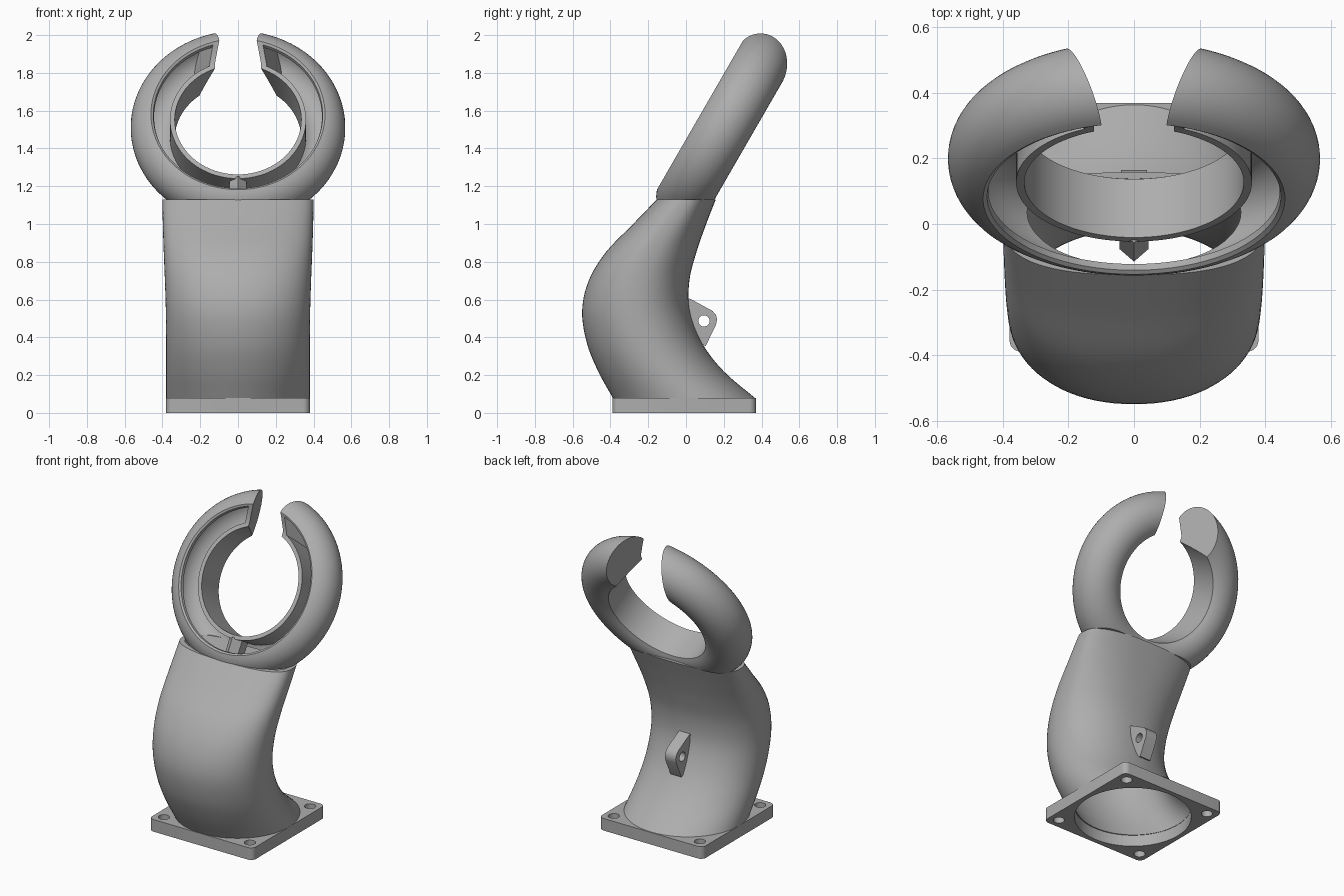
import bpy, bmesh, math
from mathutils import Matrix

old = bpy.data.objects.get("Cube")
if old:
    bpy.data.objects.remove(old, do_unlink=True)

grey = bpy.data.materials.new("plain grey")
grey.use_nodes = True
grey.diffuse_color = (0.42, 0.42, 0.42, 1)
grey.node_tree.nodes["Principled BSDF"].inputs["Base Color"].default_value = grey.diffuse_color


def add_object(name, bm, matrix=Matrix()):
    bmesh.ops.recalc_face_normals(bm, faces=bm.faces)
    mesh = bpy.data.meshes.new(name)
    bm.to_mesh(mesh)
    bm.free()
    mesh.transform(matrix)
    mesh.materials.append(grey)
    obj = bpy.data.objects.new(name, mesh)
    bpy.context.collection.objects.link(obj)
    return obj


def skin(rings, closed):
    """Join equal loops of points with quads; wrap round or cap the ends."""
    bm = bmesh.new()
    loops = [[bm.verts.new(p) for p in ring] for ring in rings]
    n = len(loops[0])
    pairs = list(zip(loops, loops[1:]))
    if closed:
        pairs.append((loops[-1], loops[0]))
    else:
        bm.faces.new(loops[0])
        bm.faces.new(loops[-1])
    for a, b in pairs:
        for i in range(n):
            j = (i + 1) % n
            bm.faces.new((a[i], a[j], b[j], b[i]))
    return bm


def revolve(profile, steps=112):
    rings = []
    for k in range(steps):
        a = math.tau * (k + 0.5) / steps
        rings.append([(r * math.sin(a), r * math.cos(a), h) for r, h in profile])
    return skin(rings, True)


def prism_x(outline, x0, x1):
    return skin([[(x, y, z) for y, z in outline] for x in (x0, x1)], False)


def circle(cy, cz, r, n=32):
    return [(cy + r * math.cos(math.tau * i / n), cz + r * math.sin(math.tau * i / n))
            for i in range(n)]


def cut(obj, cutters):
    """Subtract the cutters, bake the result and discard the cutters."""
    for c in cutters:
        c.hide_render = True
        mod = obj.modifiers.new("cut", 'BOOLEAN')
        mod.operation = 'DIFFERENCE'
        mod.solver = 'EXACT'
        mod.object = c
    graph = bpy.context.evaluated_depsgraph_get()
    mesh = bpy.data.meshes.new_from_object(obj.evaluated_get(graph))
    obj.modifiers.clear()
    obj.data = mesh
    for c in cutters:
        bpy.data.objects.remove(c, do_unlink=True)


def smooth(obj, angle=32):
    bpy.ops.object.select_all(action='DESELECT')
    obj.select_set(True)
    bpy.context.view_layer.objects.active = obj
    bpy.ops.object.shade_smooth_by_angle(angle=math.radians(angle))


# Mounting plate: rounded square with a large bore and four screw holes
HALF, ROUND, MID_Y = 0.38, 0.035, -0.01
outline = []
for k, (sx, sy) in enumerate([(1, 1), (-1, 1), (-1, -1), (1, -1)]):
    for i in range(7):
        a = math.pi / 2 * (k + i / 6)
        outline.append((sx * (HALF - ROUND) + ROUND * math.cos(a),
                        MID_Y + sy * (HALF - ROUND) + ROUND * math.sin(a)))
plate = add_object("mounting_plate", skin([[(x, y, z) for x, y in outline] for z in (0, 0.08)], False))
holes = [(0, MID_Y, 0.35, 80)] + [(sx * 0.315, MID_Y + sy * 0.315, 0.034, 24)
                                  for sx in (-1, 1) for sy in (-1, 1)]
cut(plate, [add_object("hole_cutter", skin([[(x, y, z) for x, y in circle(cx, cy, r, n)]
                                            for z in (-0.1, 0.2)], False))
            for cx, cy, r, n in holes])
smooth(plate)

# Curved duct: hollow loft through level sections (z, front y, back y, half width)
KEYS = [(0.075, -0.385, 0.37, 0.38), (0.22, -0.465, 0.2, 0.38), (0.37, -0.525, 0.085, 0.38),
        (0.54, -0.55, 0.02, 0.382), (0.7, -0.515, 0.018, 0.387), (0.85, -0.425, 0.055, 0.393),
        (1.0, -0.28, 0.107, 0.398), (1.13, -0.155, 0.158, 0.4)]


def spline(keys, per=5):
    ext = [tuple(2 * a - b for a, b in zip(keys[0], keys[1]))] + keys
    ext.append(tuple(2 * a - b for a, b in zip(keys[-1], keys[-2])))
    out = []
    for p, q, r, s in zip(ext, ext[1:], ext[2:], ext[3:]):
        for i in range(per):
            t = i / per
            out.append(tuple(b + t / 2 * (c - a + t * (2 * a - 5 * b + 4 * c - d
                             + t * (3 * (b - c) + d - a))) for a, b, c, d in zip(p, q, r, s)))
    return out + [keys[-1]]


def section(z, front, back, half, wall, n=88):
    power = 2 / (2 + 0.6 * (z / 1.13) ** 2)
    depth, mid, ring = (back - front) / 2 - wall, (back + front) / 2, []
    for i in range(n):
        c, s = math.cos(math.tau * i / n), math.sin(math.tau * i / n)
        ring.append((math.copysign(abs(c) ** power, c) * (half - wall),
                     mid + math.copysign(abs(s) ** power, s) * depth, z))
    return ring


rows = spline(KEYS)
duct = add_object("curved_duct", skin([section(*r, 0) for r in rows]
                                      + [section(*r, 0.032) for r in reversed(rows)], True))
smooth(duct, 40)

# Tilted split ring: local axes are x, up the ring plane, and out of its front
TILT = Matrix.Translation((0, 0.2, 1.51)) @ Matrix.Rotation(math.radians(60), 4, 'X')
TUBE = 0.42


def tube_arc(radius, start, end, n=26):
    angles = [math.radians(start + (end - start) * i / n) for i in range(n + 1)]
    return [(TUBE + radius * math.cos(a), radius * math.sin(a)) for a in angles]


def gap_cutter(extra):
    front, back = 0.3, -0.3
    wide = [(s * (0.1 + extra + 0.4 * (0.14 - h)), h) for s, h in
            ((-1, front), (1, front), (1, back), (-1, back))]
    return add_object("gap_cutter", skin([[(x, u, h) for x, h in wide] for u in (0.05, 0.8)], False), TILT)


ring = add_object("outlet_ring", revolve(tube_arc(0.148, 74, -125) + [(0.335, 0.085), (0.365, 0.085)]), TILT)
channel = add_object("channel_cutter", revolve([(0.36, 0.2), (0.36, -0.1)]
                                               + tube_arc(0.118, -112, 78) + [(0.462, 0.2)]), TILT)
cut(channel, [gap_cutter(0.03)])
below = add_object("base_cutter", prism_x([(-1, 0.5), (1, 0.5), (1, 1.127), (-1, 1.127)], -1, 1))
cut(ring, [channel, gap_cutter(0), below])
smooth(ring)

# Small pointed divider bridging the slot at the bottom of the ring
tip = [(-0.045, -0.02), (0.045, -0.02), (0.045, 0.05), (0, 0.095), (-0.045, 0.05)]
add_object("slot_divider", skin([[(x, u, h) for x, h in tip] for u in (-0.465, -0.35)], False), TILT)

# Rear mounting tab with a screw hole
tab = add_object("rear_tab", prism_x([(0.0, 0.61), (0.03, 0.6), (0.14, 0.54), (0.158, 0.52), (0.165, 0.495),
                                      (0.158, 0.465), (0.105, 0.355), (0.06, 0.37)], -0.04, 0.04))
cut(tab, [add_object("tab_hole_cutter", prism_x(circle(0.095, 0.487, 0.03, 24), -0.2, 0.2))])
smooth(tab)
